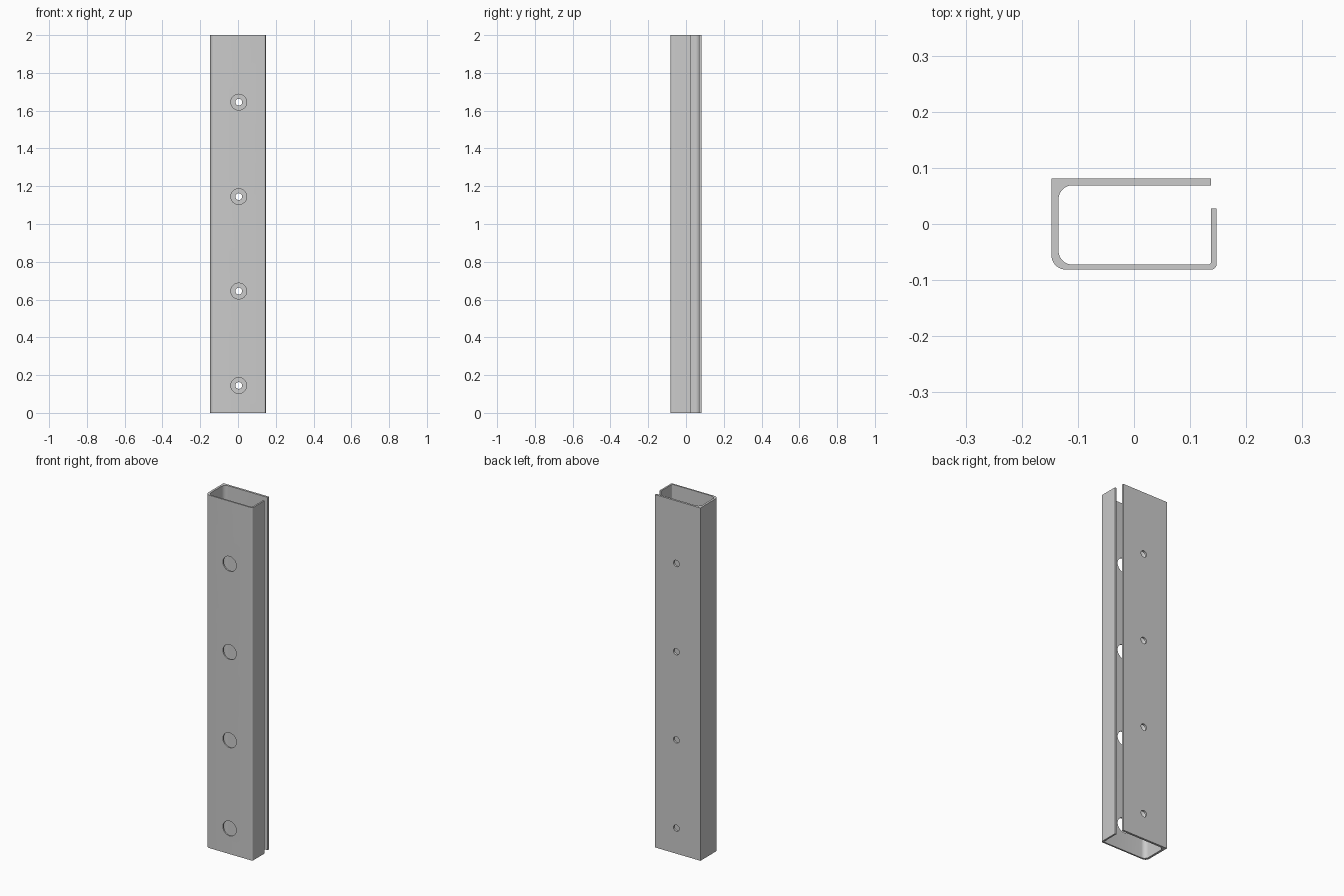
import bpy, bmesh, math

if "Cube" in bpy.data.objects:
    bpy.data.objects.remove(bpy.data.objects["Cube"])

HX, HY, H = 0.147, 0.081, 2.0      # half width, half depth, height
LIP_IN = 0.1375                    # inner face of the short lip
HOLE_X = 0.004
HOLE_Z = [0.145 + 0.5 * i for i in range(4)]

grey = bpy.data.materials.new("steel_grey")
grey.diffuse_color = (0.6, 0.6, 0.6, 1)
grey.use_nodes = True
grey.node_tree.nodes["Principled BSDF"].inputs["Base Color"].default_value = grey.diffuse_color


def arc(cx, cy, r, a0, a1, n=10):
    """Points of a rounded corner, angles in degrees."""
    pts = []
    for i in range(n + 1):
        a = math.radians(a0 + (a1 - a0) * i / n)
        pts.append((cx + r * math.cos(a), cy + r * math.sin(a)))
    return pts


# Cross-section, counter-clockwise: outer skin then inner skin
R, r_out, r_in = 0.025, 0.009, 0.006
left_in, back_in, front_in = -HX + 0.0125, HY - 0.012, -HY + 0.0085
profile = [(LIP_IN, HY), (-HX, HY)]
profile += arc(-HX + R, -HY + R, R, 180, 270)
profile += arc(HX - r_out, -HY + r_out, r_out, 270, 360, 6)
profile += [(HX, 0.0275), (LIP_IN, 0.0275)]
profile += arc(LIP_IN - r_in, front_in + r_in, r_in, 0, -90, 6)
profile += arc(left_in + R, front_in + R, R, 270, 180)
profile += arc(left_in + R, back_in - R, R, 180, 90)
profile += [(LIP_IN, back_in)]

# Extruded channel
bm = bmesh.new()
base = bm.faces.new([bm.verts.new((x, y, 0)) for x, y in profile])
ext = bmesh.ops.extrude_face_region(bm, geom=[base])
top = [v for v in ext["geom"] if isinstance(v, bmesh.types.BMVert)]
bmesh.ops.translate(bm, verts=top, vec=(0, 0, H))
bmesh.ops.recalc_face_normals(bm, faces=bm.faces)
mesh = bpy.data.meshes.new("channel_rail")
bm.to_mesh(mesh)
bm.free()
rail = bpy.data.objects.new("channel_rail", mesh)
bpy.context.collection.objects.link(rail)
mesh.materials.append(grey)


def drill(radius, y, z):
    """Cut a round hole through one wall, along y."""
    bpy.ops.mesh.primitive_cylinder_add(vertices=40, radius=radius, depth=0.06,
                                        location=(HOLE_X, y, z),
                                        rotation=(math.pi / 2, 0, 0))
    cutter = bpy.context.object
    cutter.name = "hole_cutter"
    cutter.hide_render = True
    cutter.data.materials.append(grey)
    mod = rail.modifiers.new("hole", "BOOLEAN")
    mod.operation, mod.solver, mod.object = "DIFFERENCE", "EXACT", cutter
    bpy.ops.object.select_all(action="DESELECT")
    bpy.context.view_layer.objects.active = rail
    rail.select_set(True)
    bpy.ops.object.modifier_apply(modifier=mod.name)
    bpy.data.objects.remove(cutter, do_unlink=True)


# Large access holes in the front wall, small screw holes in the back wall
for z in HOLE_Z:
    drill(0.042, -HY, z)
    drill(0.018, HY, z)

bpy.ops.object.shade_smooth_by_angle(angle=math.radians(30))
